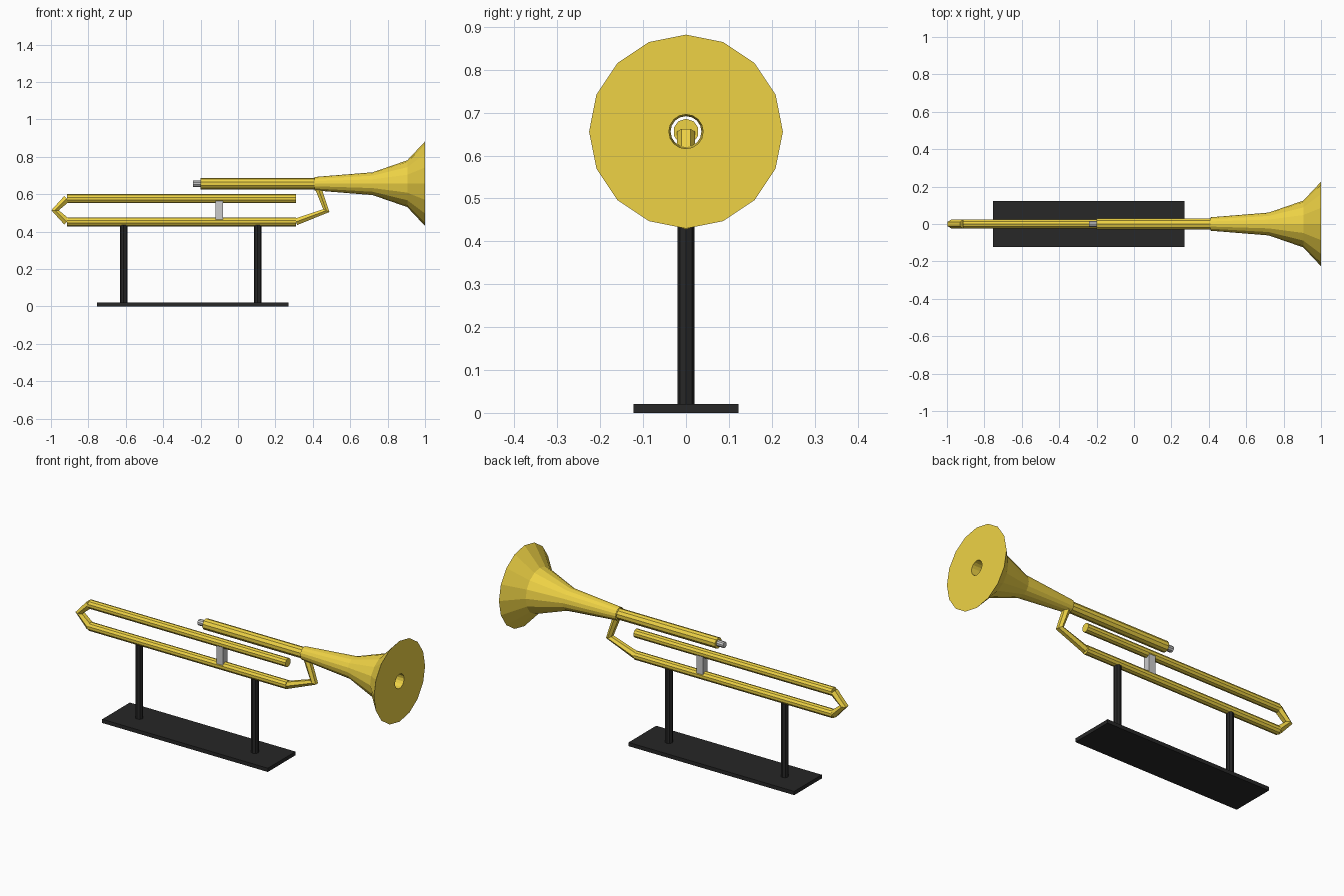
import bpy, bmesh, math
from mathutils import Matrix

if "Cube" in bpy.data.objects:
    bpy.data.objects.remove(bpy.data.objects["Cube"])


def material(name, color):
    m = bpy.data.materials.new(name)
    m.diffuse_color = color
    m.use_nodes = True
    m.node_tree.nodes["Principled BSDF"].inputs["Base Color"].default_value = m.diffuse_color
    return m


BRASS = material("brass", (0.86, 0.65, 0.06, 1))
SILVER = material("silver", (0.62, 0.62, 0.64, 1))
BLACK = material("black", (0.02, 0.02, 0.02, 1))


def finish(name, bm, mat):
    bmesh.ops.recalc_face_normals(bm, faces=bm.faces)
    me = bpy.data.meshes.new(name)
    bm.to_mesh(me)
    bm.free()
    me.materials.append(mat)
    ob = bpy.data.objects.new(name, me)
    bpy.context.collection.objects.link(ob)
    return ob


def box(name, lo, hi, mat):
    bm = bmesh.new()
    bmesh.ops.create_cube(bm, size=1)
    for v in bm.verts:
        v.co = [lo[i] + (v.co[i] + 0.5) * (hi[i] - lo[i]) for i in range(3)]
    return finish(name, bm, mat)


def rod(name, center, length, r, sides, axis, mat):
    bm = bmesh.new()
    # the x-axis rods keep a corner pointing straight up
    rot = Matrix.Rotation(math.pi / 2, 4, 'Y') if axis == 'X' else Matrix()
    bmesh.ops.create_cone(bm, cap_ends=True, segments=sides, radius1=r, radius2=r, depth=length)
    for v in bm.verts:
        if axis == 'X':
            v.co = Matrix.Rotation(math.pi / 2, 4, 'Z') @ v.co
        v.co = rot @ v.co
    bmesh.ops.translate(bm, verts=bm.verts, vec=center)
    return finish(name, bm, mat)


def bent_tube(name, points, r):
    cu = bpy.data.curves.new(name, 'CURVE')
    cu.dimensions = '3D'
    cu.bevel_depth = r
    cu.bevel_resolution = 1
    cu.use_fill_caps = True
    sp = cu.splines.new('POLY')
    sp.points.add(len(points) - 1)
    for p, (x, z) in zip(sp.points, points):
        p.co = (x, 0, z, 1)
    sp.use_smooth = False
    cu.materials.append(BRASS)
    ob = bpy.data.objects.new(name, cu)
    bpy.context.collection.objects.link(ob)
    return ob


# Bell: closed profile (x, radius) turned about the pipe axis
AXIS_Z, SIDES = 0.656, 16
profile = [(0.41, 0.036), (0.72, 0.061), (0.905, 0.125), (1.0, 0.226), (1.0, 0.04)]
bm = bmesh.new()
rings = []
for x, r in profile:
    angles = [2 * math.pi * i / SIDES for i in range(SIDES)]
    rings.append([bm.verts.new((x, r * math.sin(a), AXIS_Z + r * math.cos(a))) for a in angles])
for k, ring in enumerate(rings):
    nxt = rings[(k + 1) % len(rings)]
    for i in range(SIDES):
        j = (i + 1) % SIDES
        bm.faces.new((ring[i], ring[j], nxt[j], nxt[i]))
finish("bell", bm, BRASS)

# Straight tubes and mouthpiece
rod("lead_pipe", (0.105, 0, AXIS_Z), 0.61, 0.03, 10, 'X', BRASS)
rod("upper_slide", (-0.303, 0, 0.576), 1.225, 0.024, 10, 'X', BRASS)
rod("lower_slide", (-0.303, 0, 0.452), 1.225, 0.024, 10, 'X', BRASS)
rod("mouthpiece", (-0.215, 0, AXIS_Z), 0.05, 0.017, 10, 'X', SILVER)

# Bent connecting tubes
bent_tube("slide_bow", [(-0.915, 0.576), (-0.978, 0.514), (-0.915, 0.452)], 0.023)
bent_tube("bell_crook", [(0.31, 0.452), (0.472, 0.512), (0.42, 0.656)], 0.021)

# Brace between the slides
box("slide_brace", (-0.12, -0.02, 0.455), (-0.08, 0.02, 0.57), SILVER)

# Stand
box("stand_base", (-0.755, -0.122, 0), (0.27, 0.122, 0.021), BLACK)
for i, x in enumerate((-0.611, 0.105)):
    rod(f"stand_post_{i + 1}", (x, 0, 0.227), 0.414, 0.02, 8, 'Z', BLACK)
